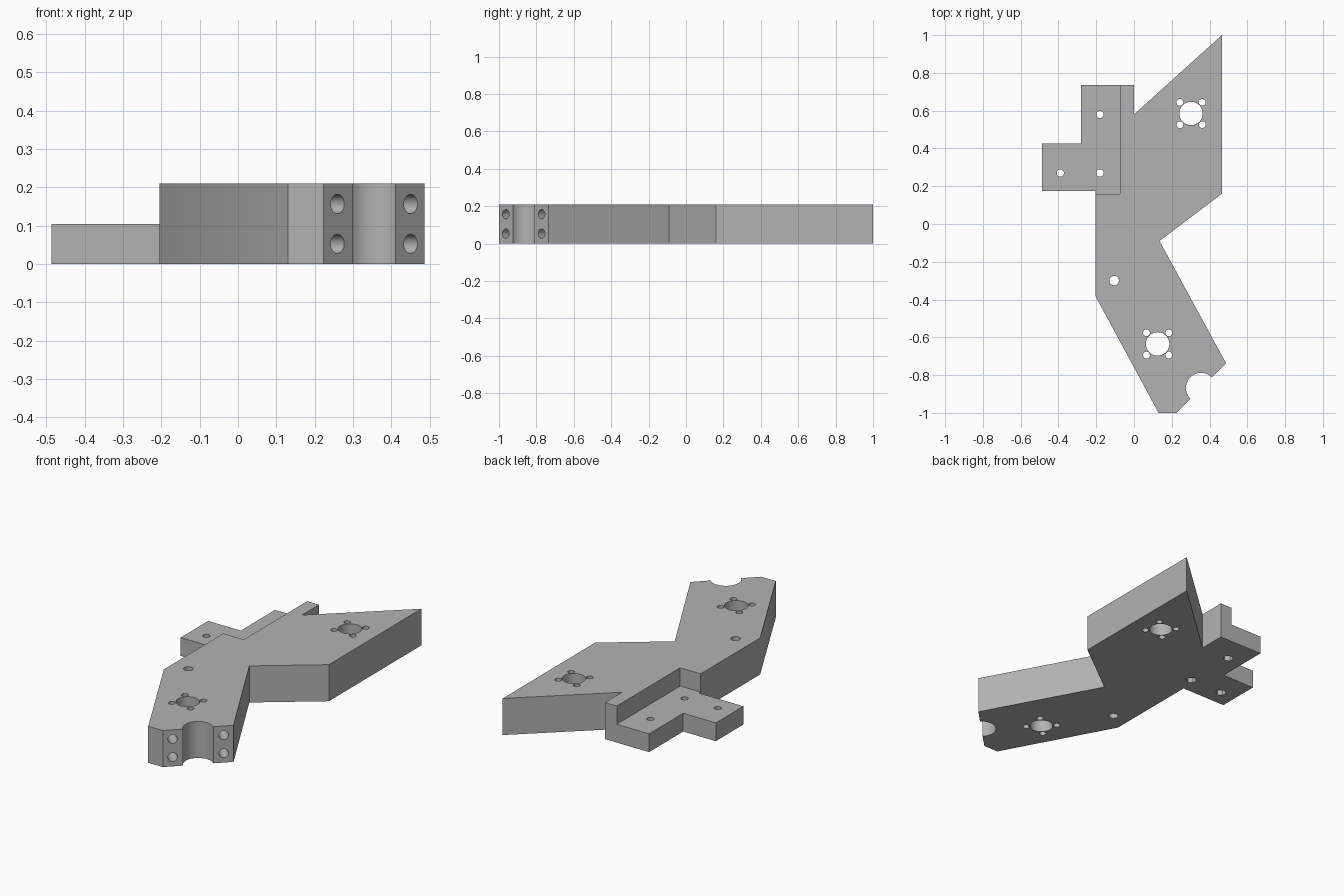
import bpy, bmesh
from math import cos, sin, pi, radians
from mathutils import Matrix, Vector

old = bpy.data.objects.get("Cube")
if old:
    bpy.data.objects.remove(old, do_unlink=True)

HEIGHT, LEDGE = 0.21, 0.105

grey = bpy.data.materials.new("plain_grey")
grey.use_nodes = True
grey.diffuse_color = (0.45, 0.45, 0.45, 1)
grey.node_tree.nodes["Principled BSDF"].inputs["Base Color"].default_value = grey.diffuse_color


def make_object(name, bm):
    bmesh.ops.recalc_face_normals(bm, faces=bm.faces)
    mesh = bpy.data.meshes.new(name)
    bm.to_mesh(mesh)
    bm.free()
    mesh.materials.append(grey)
    obj = bpy.data.objects.new(name, mesh)
    bpy.context.collection.objects.link(obj)
    return obj


def add_cylinder(bm, centre, radius, depth, axis=(0, 0, 1), sides=32):
    turn = Vector(axis).to_track_quat("Z", "Y").to_matrix().to_4x4()
    bmesh.ops.create_cone(bm, cap_ends=True, segments=sides, radius1=radius, radius2=radius,
                          depth=depth, matrix=Matrix.Translation(centre) @ turn)


def cut(target, bm):
    cutter = make_object("cutter", bm)
    cutter.hide_render = True
    mod = target.modifiers.new("cut", "BOOLEAN")
    mod.operation, mod.solver, mod.object = "DIFFERENCE", "EXACT", cutter
    bpy.context.view_layer.objects.active = target
    bpy.ops.object.modifier_apply(modifier=mod.name)
    bpy.data.objects.remove(cutter, do_unlink=True)


# Outline: rear arm, waist, front arm with its half-round notch, then side ledge
notch = Vector((0.355, -0.868))
arc = [(notch.x + 0.08 * cos(a), notch.y + 0.08 * sin(a))
       for a in (radians(45 + 180 * i / 24) for i in range(25))]
outline = [(0, 0.58), (0.465, 1), (0.465, 0.16), (0.135, -0.09), (0.487, -0.736)]
outline += arc
outline += [(0.223, -1), (0.13, -1), (-0.205, -0.38), (-0.205, 0.175), (-0.487, 0.175),
            (-0.487, 0.425), (-0.28, 0.425), (-0.28, 0.735), (0, 0.735)]

bm = bmesh.new()
base = bm.faces.new([bm.verts.new((x, y, 0)) for x, y in outline])
raised = bmesh.ops.extrude_face_region(bm, geom=[base])["geom"]
bmesh.ops.translate(bm, vec=(0, 0, HEIGHT),
                    verts=[v for v in raised if isinstance(v, bmesh.types.BMVert)])
body = make_object("mounting_bracket", bm)

# Lowered ledge on the side
bm = bmesh.new()
bmesh.ops.create_cube(bm, size=1, matrix=Matrix.Translation((-0.375, 0.46, LEDGE + 0.2))
                      @ Matrix.Diagonal((0.6, 0.6, 0.4, 1)))
cut(body, bm)

# Vertical holes: two large ones with four screws each, one single, three on the ledge
ledge_holes = [(-0.18, 0.58), (-0.18, 0.27), (-0.39, 0.27)]
bm = bmesh.new()
for x, y in [(0.302, 0.585), (0.125, -0.635)]:
    add_cylinder(bm, (x, y, 0.1), 0.062, 1, sides=48)
    for sx in (-1, 1):
        for sy in (-1, 1):
            add_cylinder(bm, (x + sx * 0.059, y + sy * 0.059, 0.1), 0.018, 1)
add_cylinder(bm, (-0.105, -0.3, 0.1), 0.025, 1)
for x, y in ledge_holes:
    add_cylinder(bm, (x, y, 0.1), 0.019, 1)
cut(body, bm)

# Hexagonal nut pockets under the ledge holes
bm = bmesh.new()
for x, y in ledge_holes:
    add_cylinder(bm, (x, y, 0), 0.029, 0.08, sides=6)
cut(body, bm)

# Blind bolt holes on both sides of the notch
bm = bmesh.new()
for side in (-1, 1):
    for z in (0.053, 0.157):
        add_cylinder(bm, (notch.x + side * 0.095, notch.y + side * 0.096, z), 0.025, 0.3, (1, -1, 0))
cut(body, bm)

bpy.ops.object.select_all(action="DESELECT")
body.select_set(True)
bpy.context.view_layer.objects.active = body
bpy.ops.object.shade_smooth_by_angle(angle=radians(30))
